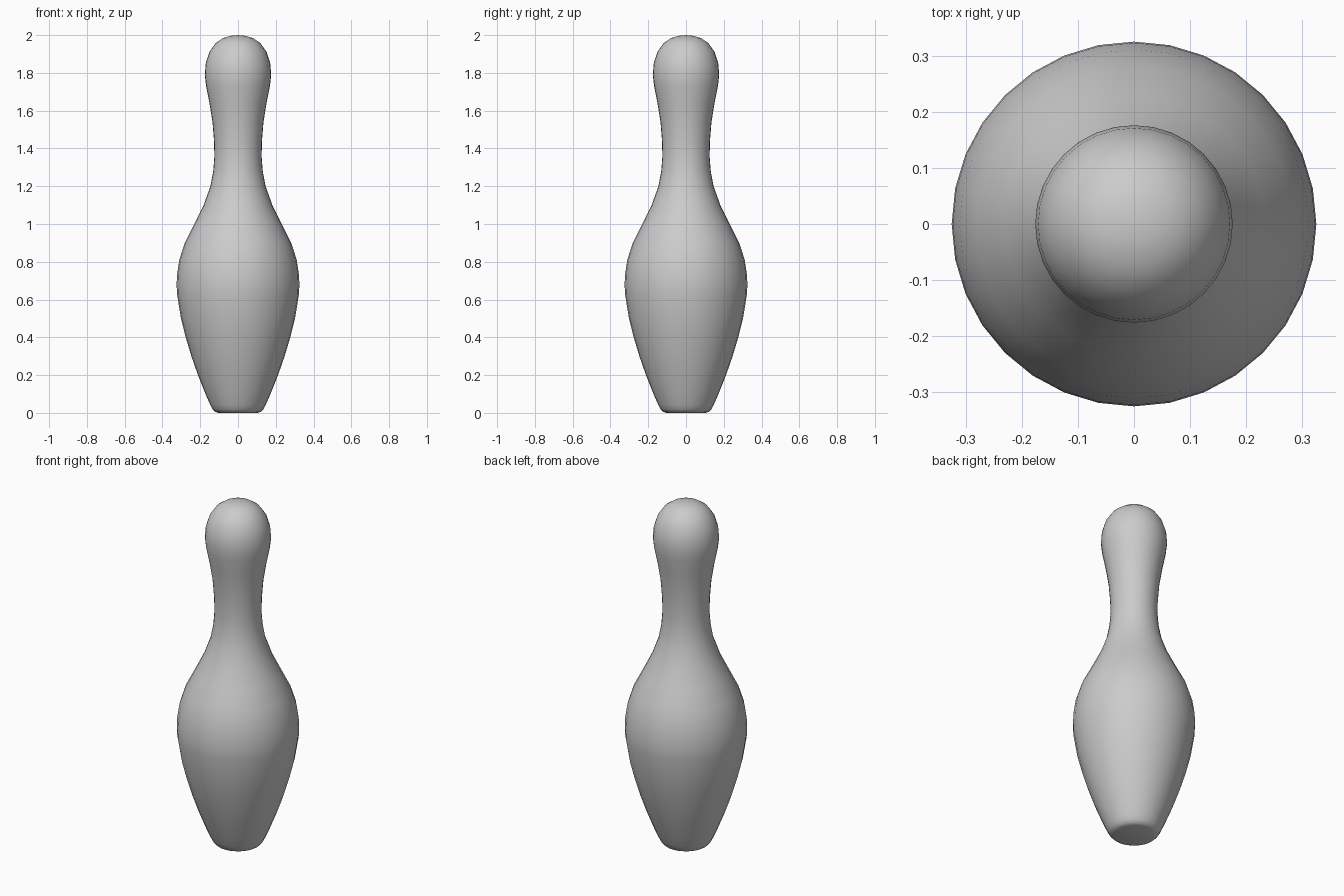
import bpy
import bmesh
from math import tau, cos, sin, radians

cube = bpy.data.objects.get("Cube")
if cube:
    bpy.data.objects.remove(cube, do_unlink=True)

SIDES = 32

# Plain grey finish
grey = bpy.data.materials.new("plain grey")
grey.use_nodes = True
colour = (0.6, 0.6, 0.6, 1)
grey.diffuse_color = colour
grey.node_tree.nodes["Principled BSDF"].inputs["Base Color"].default_value = colour

# Half outline as (radius, height), from the base to the crown
profile = [
    (0.105, 0), (0.122, 0.006), (0.135, 0.02), (0.148, 0.045),
    (0.172, 0.1), (0.212, 0.2), (0.247, 0.3), (0.277, 0.4),
    (0.302, 0.5), (0.323, 0.63), (0.325, 0.68), (0.323, 0.73),
    (0.311, 0.81), (0.282, 0.9), (0.231, 1), (0.182, 1.1),
    (0.146, 1.2), (0.131, 1.28), (0.125, 1.36), (0.127, 1.44),
    (0.135, 1.54), (0.151, 1.64), (0.169, 1.73), (0.176, 1.79),
    (0.171, 1.85), (0.152, 1.91), (0.119, 1.957), (0.08, 1.984),
    (0.04, 1.996),
]

# Lathed body: rings joined by quads, flat base, pole at the crown
bm = bmesh.new()
rings = [[bm.verts.new((r * cos(tau * i / SIDES), r * sin(tau * i / SIDES), z))
          for i in range(SIDES)] for r, z in profile]
crown = bm.verts.new((0, 0, 2))
bm.faces.new(rings[0][::-1])
for i in range(SIDES):
    j = (i + 1) % SIDES
    for low, high in zip(rings, rings[1:]):
        bm.faces.new((low[i], low[j], high[j], high[i]))
    bm.faces.new((rings[-1][i], rings[-1][j], crown))

mesh = bpy.data.meshes.new("pin_body")
bm.to_mesh(mesh)
bm.free()
mesh.materials.append(grey)
pin = bpy.data.objects.new("pin_body", mesh)
bpy.context.collection.objects.link(pin)

# Smooth all over
bpy.context.view_layer.objects.active = pin
pin.select_set(True)
bpy.ops.object.shade_smooth_by_angle(angle=radians(50))
